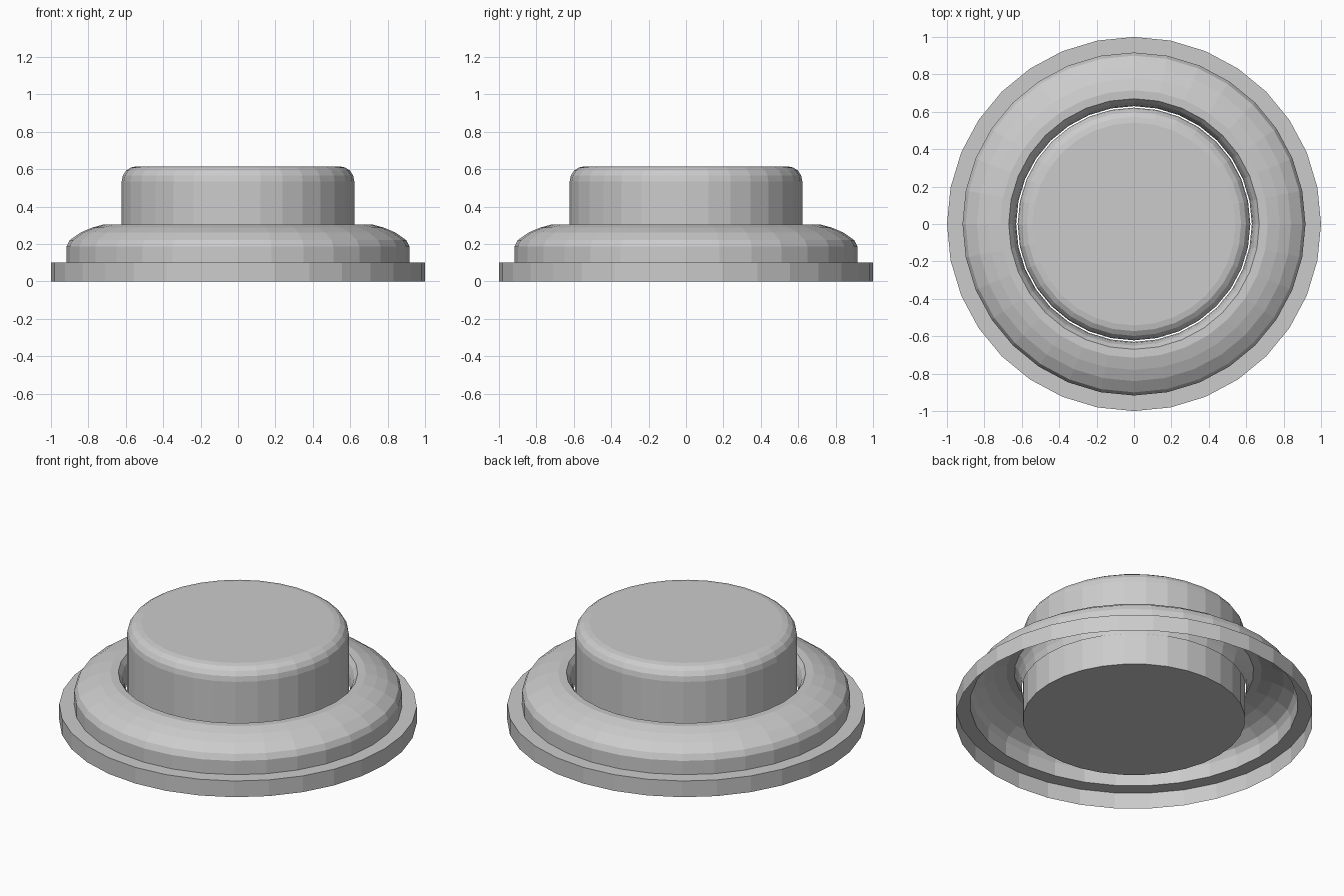
import bpy, math

if "Cube" in bpy.data.objects:
    bpy.data.objects.remove(bpy.data.objects["Cube"])

SEGMENTS = 32


def lathe(name, profile, cap_start=False, cap_end=False):
    """Revolve an (r, z) profile around the z axis as a single faceted sheet."""
    verts, faces = [], []
    for r, z in profile:
        for i in range(SEGMENTS):
            a = 2 * math.pi * i / SEGMENTS
            verts.append((r * math.cos(a), r * math.sin(a), z))
    for k in range(len(profile) - 1):
        for i in range(SEGMENTS):
            j = (i + 1) % SEGMENTS
            a, b = k * SEGMENTS, (k + 1) * SEGMENTS
            faces.append((a + i, a + j, b + j, b + i))
    if cap_start:
        faces.append(tuple(reversed(range(SEGMENTS))))
    if cap_end:
        last = (len(profile) - 1) * SEGMENTS
        faces.append(tuple(range(last, last + SEGMENTS)))
    mesh = bpy.data.meshes.new(name)
    mesh.from_pydata(verts, [], faces)
    obj = bpy.data.objects.new(name, mesh)
    bpy.context.collection.objects.link(obj)
    return obj


# Open-bottomed housing: stepped flange, rounded shoulder, inward-rolled lip
lathe("housing", [
    (1.0, 0.0), (1.0, 0.10), (0.917, 0.10), (0.917, 0.185),
    (0.90, 0.22), (0.84, 0.262), (0.78, 0.287), (0.715, 0.305),
    (0.67, 0.303), (0.65, 0.275), (0.636, 0.235), (0.63, 0.19),
])

# Solid push button with a rounded top edge
radius, top, bevel = 0.622, 0.615, 0.08
steps = 4
rim = []
for s in range(steps + 1):
    a = math.pi / 2 * s / steps
    rim.append((radius - bevel * (1 - math.cos(a)),
                top - bevel * (1 - math.sin(a))))
lathe("button", [(radius, 0.0)] + rim, cap_start=True, cap_end=True)
